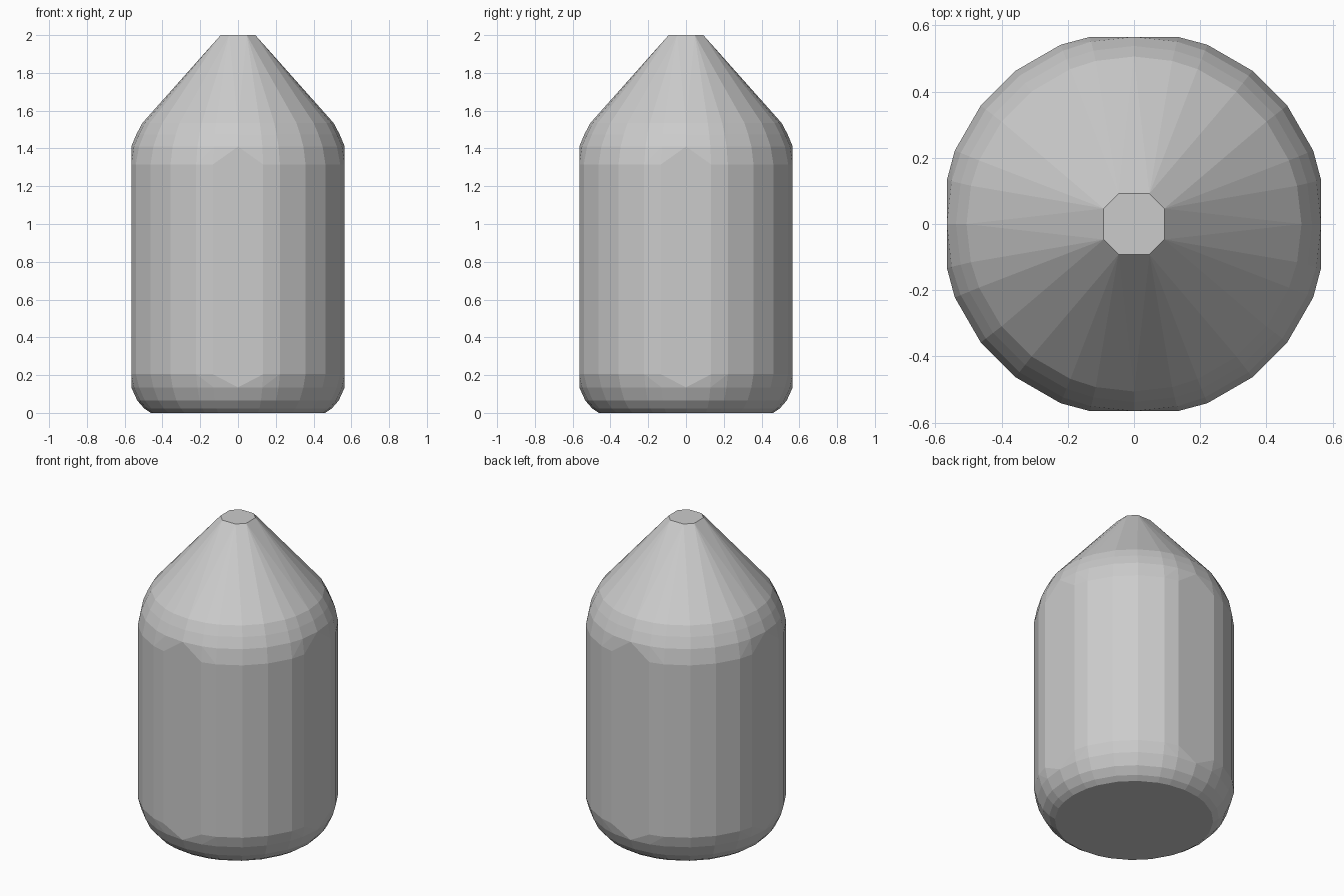
import bpy, bmesh, math

if "Cube" in bpy.data.objects:
    bpy.data.objects.remove(bpy.data.objects["Cube"])

LIMIT = 0.565                      # flat panels facing the four axes
ANGLES = [0, 13.2, 22.3, 37.7, 52.3, 67.7, 76.8]
# body profile (radius, height), bottom to shoulder
PROFILE = [(0.462, 0.0), (0.495, 0.022), (0.533, 0.065), (0.566, 0.135), (0.585, 0.205),
           (0.585, 1.315), (0.566, 1.41), (0.538, 1.475), (0.506, 1.535)]
# tip profile (radius, height)
TIP = [(0.111, 1.982), (0.103, 2.0)]


def clamp(v):
    return max(-LIMIT, min(LIMIT, v))


bm = bmesh.new()

# faceted barrel with rounded base and shoulder
for r, z in PROFILE:
    for quarter in range(4):
        for a in ANGLES:
            t = math.radians(a + 90 * quarter)
            bm.verts.new((clamp(r * math.cos(t)), clamp(r * math.sin(t)), z))

# small octagonal flat tip
for r, z in TIP:
    for i in range(8):
        t = math.radians(45 * i + (27 if i % 2 == 0 else 18))
        bm.verts.new((r * math.cos(t), r * math.sin(t), z))

# wrap in a skin and merge coplanar facets
hull = bmesh.ops.convex_hull(bm, input=bm.verts[:])
unused = {g for g in hull["geom_interior"] + hull["geom_unused"]
          if isinstance(g, bmesh.types.BMVert)}
bmesh.ops.delete(bm, geom=list(unused), context='VERTS')
bmesh.ops.dissolve_limit(bm, angle_limit=math.radians(1),
                         verts=bm.verts[:], edges=bm.edges[:])
bmesh.ops.recalc_face_normals(bm, faces=bm.faces[:])

mesh = bpy.data.meshes.new("pointed_capsule")
bm.to_mesh(mesh)
bm.free()
bpy.context.collection.objects.link(bpy.data.objects.new("pointed_capsule", mesh))
